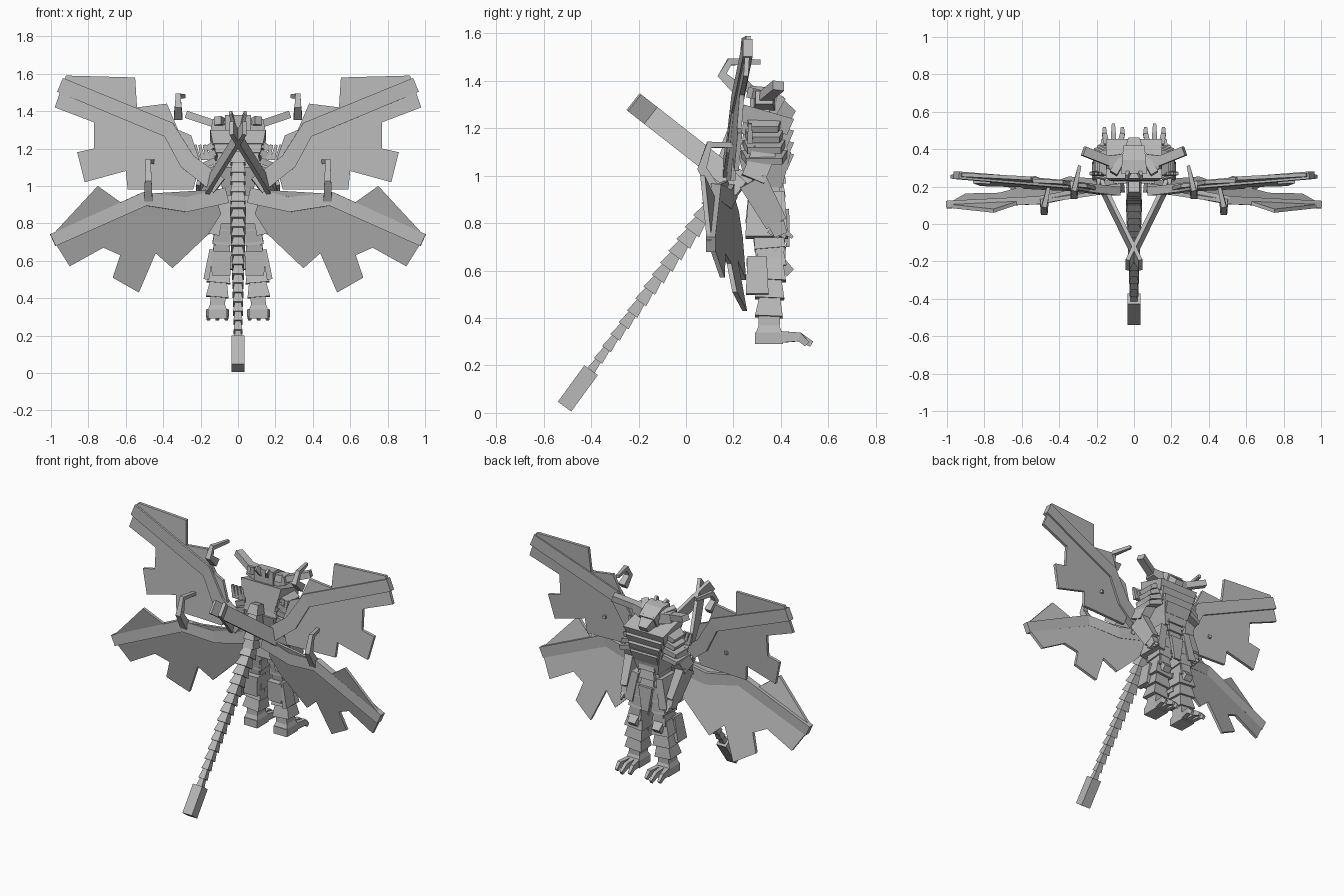
import bpy, bmesh
from mathutils import Vector, Matrix

cube = bpy.data.objects.get("Cube")
if cube:
    bpy.data.objects.remove(cube, do_unlink=True)

grey = bpy.data.materials.new("stone_grey")
grey.use_nodes = True
grey.diffuse_color = (0.48, 0.48, 0.48, 1)
grey.node_tree.nodes["Principled BSDF"].inputs["Base Color"].default_value = grey.diffuse_color

SIDE, FORWARD, UP = (Vector(row) for row in Matrix.Identity(3))
SIDES = {"left_": 1, "right_": -1}


def finish(name, bm):
    bmesh.ops.recalc_face_normals(bm, faces=bm.faces)
    mesh = bpy.data.meshes.new(name)
    bm.to_mesh(mesh)
    bm.free()
    mesh.materials.append(grey)
    bpy.context.collection.objects.link(bpy.data.objects.new(name, mesh))


def mirrored(point, sign):
    return Vector((point[0] * sign, point[1], point[2]))


def bar(name, path, width, depth, taper=1, across=SIDE):
    """Rectangular section swept along a path and scaled towards its end."""
    bm = bmesh.new()
    points = [Vector(p) for p in path]
    last = len(points) - 1
    rings = []
    for i, point in enumerate(points):
        along = (points[min(i + 1, last)] - points[max(i - 1, 0)]).normalized()
        u = (across - along * across.dot(along)).normalized()
        v = along.cross(u)
        scale = (1 + (taper - 1) * i / last) / 2
        u, v = u * width * scale, v * depth * scale
        rings.append([bm.verts.new(point + corner)
                      for corner in (-u - v, u - v, u + v, v - u)])
    for ring, following in zip(rings, rings[1:]):
        for k in range(4):
            bm.faces.new((ring[k], ring[k - 1], following[k - 1], following[k]))
    bm.faces.new(rings[0])
    bm.faces.new(reversed(rings[-1]))
    finish(name, bm)


def pair(name, path, width, depth, taper=1, across=SIDE):
    for side, sign in SIDES.items():
        bar(side + name, [mirrored(p, sign) for p in path], width, depth, taper, across)


def scales(build, name, start, end, count, width, depth, shrink=1, flare=1.4):
    """Overlapping armour plates, each flaring towards its lower rim."""
    start, end = Vector(start), Vector(end)
    for i in range(count):
        size = 1 + (shrink - 1) * i / (count - 1)
        path = [start.lerp(end, i / count), start.lerp(end, (i + 1.2) / count)]
        build(f"{name}_{i + 1}", path, width * size / flare, depth * size / flare, flare)


def upper_plane(x, z):
    return Vector((x, .09 + .05 * x + .08 * z, z))


def lower_plane(x, z):
    return Vector((x, .44 - .16 * x - .25 * z, z))


def membrane(name, plane, outline, thickness=.02):
    """Ragged wing skin: an outline on a sloping plane, given some thickness."""
    for side, sign in SIDES.items():
        bm = bmesh.new()
        rim = [bm.verts.new(mirrored(plane(x, z) - FORWARD * thickness / 2, sign))
               for x, z in outline]
        skin = bm.faces.new(rim)
        copied = bmesh.ops.extrude_face_region(bm, geom=[skin])["geom"]
        moved = [g for g in copied if isinstance(g, bmesh.types.BMVert)]
        bmesh.ops.translate(bm, vec=FORWARD * thickness, verts=moved)
        bmesh.ops.triangulate(bm, faces=[f for f in bm.faces if len(f.verts) > 4])
        finish(side + name, bm)


def claw(name, root, height):
    """Hook that rises from the wing joint, bends back and curls forward."""
    tip = root + UP * height
    path = [root, root.lerp(tip, .5) - FORWARD * .06,
            tip - FORWARD * .03, tip + FORWARD * .1 - SIDE * .03]
    pair(name, path, .045, .05, .4)


# Wings: ragged skin, jointed strut and hooked claw
membrane("upper_membrane", upper_plane, [
    (.92, 1.59), (.98, 1.42), (.77, 1.34), (.77, 1.2), (.86, 1.18), (.82, 1.02),
    (.6, 1.08), (.59, .98), (.24, .98), (.2, 1.12), (.25, 1.27), (.32, 1.3),
    (.38, 1.44), (.54, 1.42), (.55, 1.58)])
upper_joints = [upper_plane(x, z) for x, z in ((.95, 1.54), (.37, 1.3), (.27, 1.13), (.1, 1))]
pair("upper_strut", upper_joints, .04, .08, 1.2, FORWARD)
claw("upper_claw", upper_joints[1] - SIDE * .05 + UP * .07, .11)

membrane("lower_membrane", lower_plane, [
    (1, .73), (.9, .57), (.72, .67), (.63, .63), (.67, .51), (.53, .43), (.44, .64),
    (.35, .56), (.16, .74), (.09, .85), (.13, .98), (.46, .96), (.61, .9), (.75, 1)])
lower_joints = [lower_plane(x, z) for x, z in ((.99, .71), (.5, .93), (.28, .9), (.06, .95))]
pair("lower_strut", lower_joints, .04, .07, 1.2, FORWARD)
claw("lower_claw", lower_joints[1] - SIDE * .02, .2)

# Crossed back blades
pair("back_blade", [(.19, .24, .95), (-.035, -.22, 1.31)], .022, .09)

# Spine and segmented tail with a flat end blade
tail_root, tail_tip = Vector((0, .14, .92)), Vector((0, -.4, .18))
tail_line = (tail_tip - tail_root).normalized()
scales(bar, "spine_plate", (0, .2, 1.18), tail_root, 5, .08, .08)
bar("tail_core", [tail_root, tail_tip], .05, .05, .5)
scales(bar, "tail_plate", tail_root, tail_tip, 15, .085, .08, .5, 1.6)
bar("tail_blade", [tail_tip, tail_tip + tail_line * .19], .07, .07)

# Torso: core, overlapping breastplate and belly bands
pelvis, waist, chest = (Vector((0, .33, z)) for z in (.8, .95, 1.1))
neck = chest + UP * .1
bar("pelvis", [pelvis, waist], .19, .16, .8)
bar("abdomen", [waist, chest], .15, .15, 1.5)
bar("chest", [chest, neck + UP * .04], .25, .2, .7)
for i in range(4):
    base = chest + UP * (i - 1) * .05
    bar(f"breastplate_{i + 1}", [base, base + UP * .07 + FORWARD * .02],
        .18 + .03 * i, .2, 1.1)
scales(bar, "belly_plate", chest + FORWARD * .05, pelvis + FORWARD * .05, 5, .13, .09, .8)
bar("loin_plate", [pelvis + FORWARD * .09 + UP * .06, pelvis + FORWARD * .1 - UP * .1],
    .1, .03, .5)

# Shoulders: stacked plates topped with spikes
shoulder = chest + SIDE * .16
for i in range(4):
    inner = shoulder - SIDE * .04 + UP * (i * .045 - .01)
    pair(f"shoulder_plate_{i + 1}", [inner, inner + SIDE * (.09 - i * .01) - UP * .03],
         .19 - i * .015, .035, .8, FORWARD)
    spike = shoulder + SIDE * (i - 1) * .025 - FORWARD * .06 + UP * .04
    pair(f"shoulder_spike_{i + 1}", [spike, spike + UP * .08 + SIDE * .02], .025, .025, .6)

# Arms and clawed hands
elbow = shoulder + SIDE * .03 - FORWARD * .05 - UP * .12
wrist = elbow + FORWARD * .1 - UP * .18 - SIDE * .02
pair("upper_arm", [shoulder, elbow], .07, .1)
pair("forearm", [elbow, wrist], .06, .12, .8)
pair("elbow_spike", [elbow, elbow - FORWARD * .08 + UP * .05], .04, .05, .3)
pair("hand", [wrist, wrist + FORWARD * .02 - UP * .05], .045, .07, .8)
for i in range(3):
    knuckle = wrist + FORWARD * (i - 1) * .03 - UP * .03
    pair(f"finger_{i + 1}", [knuckle, knuckle + FORWARD * .04 - UP * .03], .02, .025, .5)

# Legs: cores wrapped in flaring armour
hip, knee, ankle = Vector((.07, .34, .86)), Vector((.09, .36, .63)), Vector((.11, .35, .36))
pair("thigh", [hip, knee], .09, .15, .8)
scales(pair, "thigh_plate", hip, knee, 3, .11, .14, .9, 1.2)
pair("hip_plate", [hip + SIDE * .02 + UP * .07, hip + SIDE * .06 - UP * .12], .05, .15, 1.2)
pair("knee_guard", [knee + UP * .04, knee + FORWARD * .08 - UP * .04], .08, .06, .7)
pair("shin", [knee, ankle], .08, .09)
scales(pair, "shin_plate", knee + UP * .02, ankle + UP * .06, 3, .135, .13, .9)
calf = knee - FORWARD * .06
pair("calf_block", [calf + UP * .02, calf - UP * .11], .11, .09, .9)
fin = calf + SIDE * .05
pair("calf_fin", [fin + UP * .03, fin + SIDE * .03 - UP * .13], .025, .08, 1.2)

# Feet with splayed toes
sole = ankle - UP * .07
pair("heel", [sole, sole + UP * .05], .1, .12)
pair("instep", [sole + UP * .05, ankle + UP * .02], .1, .11, .7)
for i in (-1, 0, 1):
    root = sole + FORWARD * .04 + UP * .03 + SIDE * i * .028
    joint = root + FORWARD * .09 + SIDE * i * .02
    claw_tip = joint + FORWARD * (.05 - abs(i) * .02) - UP * .03
    pair(f"toe_{i + 2}", [root, joint, claw_tip], .034, .05, .5)

# Head: skull, muzzle, jaw, brow, crest and sideways horns
head = neck + UP * .13
face = head + FORWARD * .07 - UP * .04
bar("neck", [neck - UP * .03, head - UP * .04], .12, .12, .8)
bar("skull", [head - FORWARD * .06, head, face], .14, .1, .8)
bar("muzzle", [face - FORWARD * .02, face + FORWARD * .05 - UP * .04], .1, .09, .6)
bar("jaw", [head - UP * .09, face + FORWARD * .03 - UP * .11], .1, .05, .5)
cheek = head + SIDE * .05 - UP * .05
pair("cheek", [cheek, cheek + SIDE * .05 - UP * .05], .05, .03, .6, FORWARD)
pair("brow", [face + SIDE * .03 + UP * .03, cheek + SIDE * .06 + UP * .07 - FORWARD * .06],
     .03, .03, 1.5)
crest = head + SIDE * .02 - FORWARD * .03
pair("crest", [crest, crest + SIDE * .02 + UP * .06 - FORWARD * .05], .025, .05, .6)
horn = head + SIDE * .14
pair("horn_base", [head + SIDE * .05 - UP * .02, horn], .09, .07, .8, FORWARD)
horn_tip = horn + SIDE * .13 + FORWARD * .06 + UP * .05
pair("horn", [horn - SIDE * .02, horn_tip], .05, .04, 1, FORWARD)
